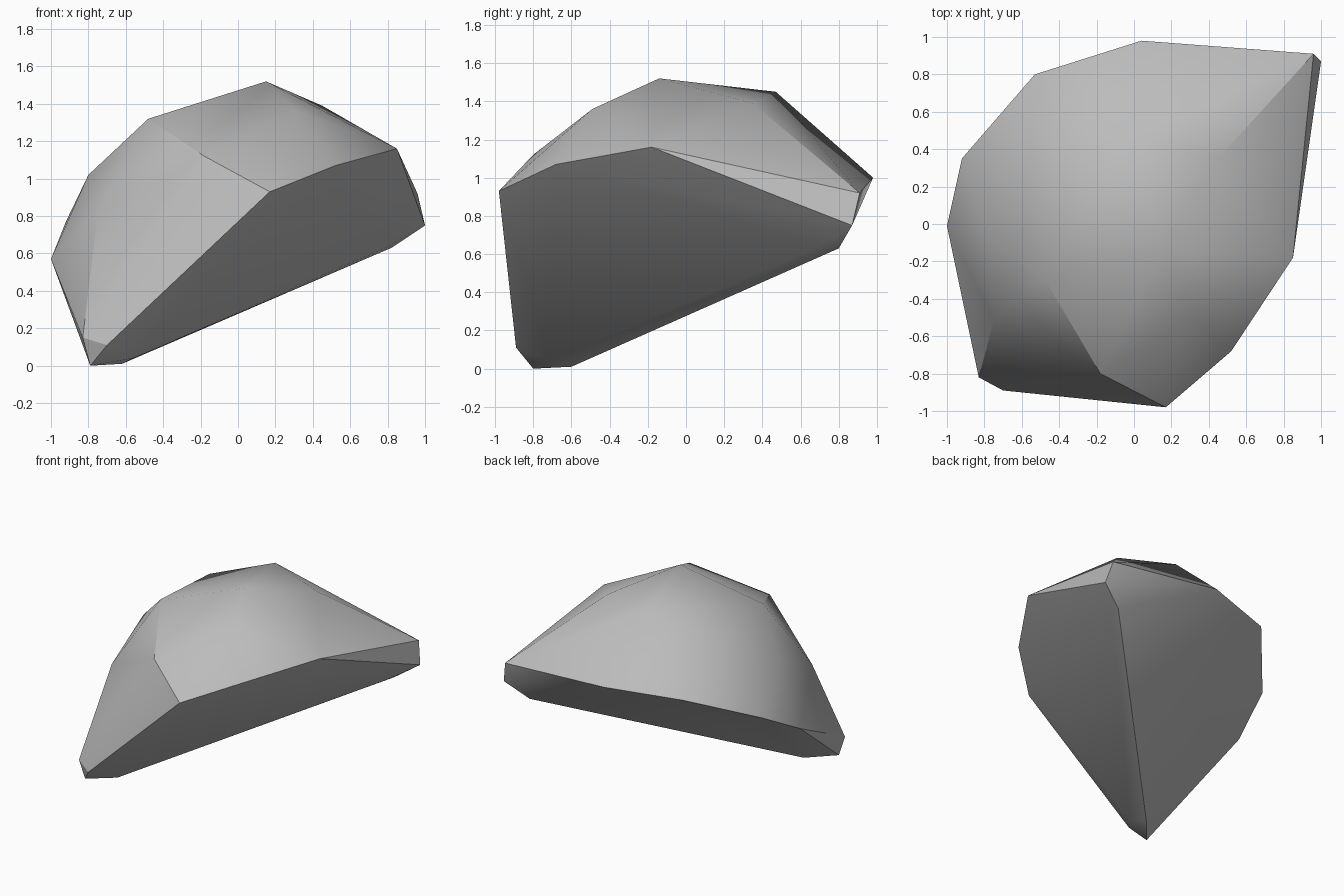
import bpy, bmesh, math

cube = bpy.data.objects.get("Cube")
if cube:
    bpy.data.objects.remove(cube, do_unlink=True)

# Corner points of the stone, grouped by region
crown = [(-.48, -.29, 1.32), (-.18, -.8, 1.12), (.31, -.49, 1.36), (.15, -.14, 1.52),
         (.45, .35, 1.39), (0, .47, 1.45), (-.54, .41, 1.24), (-.8, -.05, 1.02),
         (-.75, -.52, .82)]
rim = [(.17, -.98, .93), (.52, -.68, 1.07), (.85, -.18, 1.16), (.96, .91, .92),
       (.04, .98, 1), (-.53, .8, .98), (-.92, .35, .77), (-1, -.01, .57)]
high_tip = [(1, .87, .75), (.82, .8, .63), (.81, .7, .64)]
low_tip = [(-.7, -.89, .11), (-.83, -.82, .15), (-.79, -.8, 0),
           (-.62, -.6, .01), (-.56, -.72, .04)]

# Wrap the corners in a faceted hull
bm = bmesh.new()
for co in crown + rim + high_tip + low_tip:
    bm.verts.new(co)
bmesh.ops.convex_hull(bm, input=bm.verts[:])
bmesh.ops.delete(bm, geom=[v for v in bm.verts if not v.link_faces], context='VERTS')
bmesh.ops.dissolve_limit(bm, angle_limit=math.radians(2),
                         verts=bm.verts[:], edges=bm.edges[:])
bmesh.ops.recalc_face_normals(bm, faces=bm.faces[:])
mesh = bpy.data.meshes.new("rock")
bm.to_mesh(mesh)
bm.free()

# Stone colour
stone = bpy.data.materials.new("grey stone")
stone.use_nodes = True
colour = (.5, .5, .5, 1)
stone.diffuse_color = colour
bsdf = next(n for n in stone.node_tree.nodes if n.type == 'BSDF_PRINCIPLED')
bsdf.inputs["Base Color"].default_value = colour
mesh.materials.append(stone)

rock = bpy.data.objects.new("rock", mesh)
bpy.context.collection.objects.link(rock)

# Soft facets with the strong ridges kept sharp
for ob in bpy.context.selected_objects:
    ob.select_set(False)
rock.select_set(True)
bpy.context.view_layer.objects.active = rock
bpy.ops.object.shade_smooth_by_angle(angle=math.radians(30))
